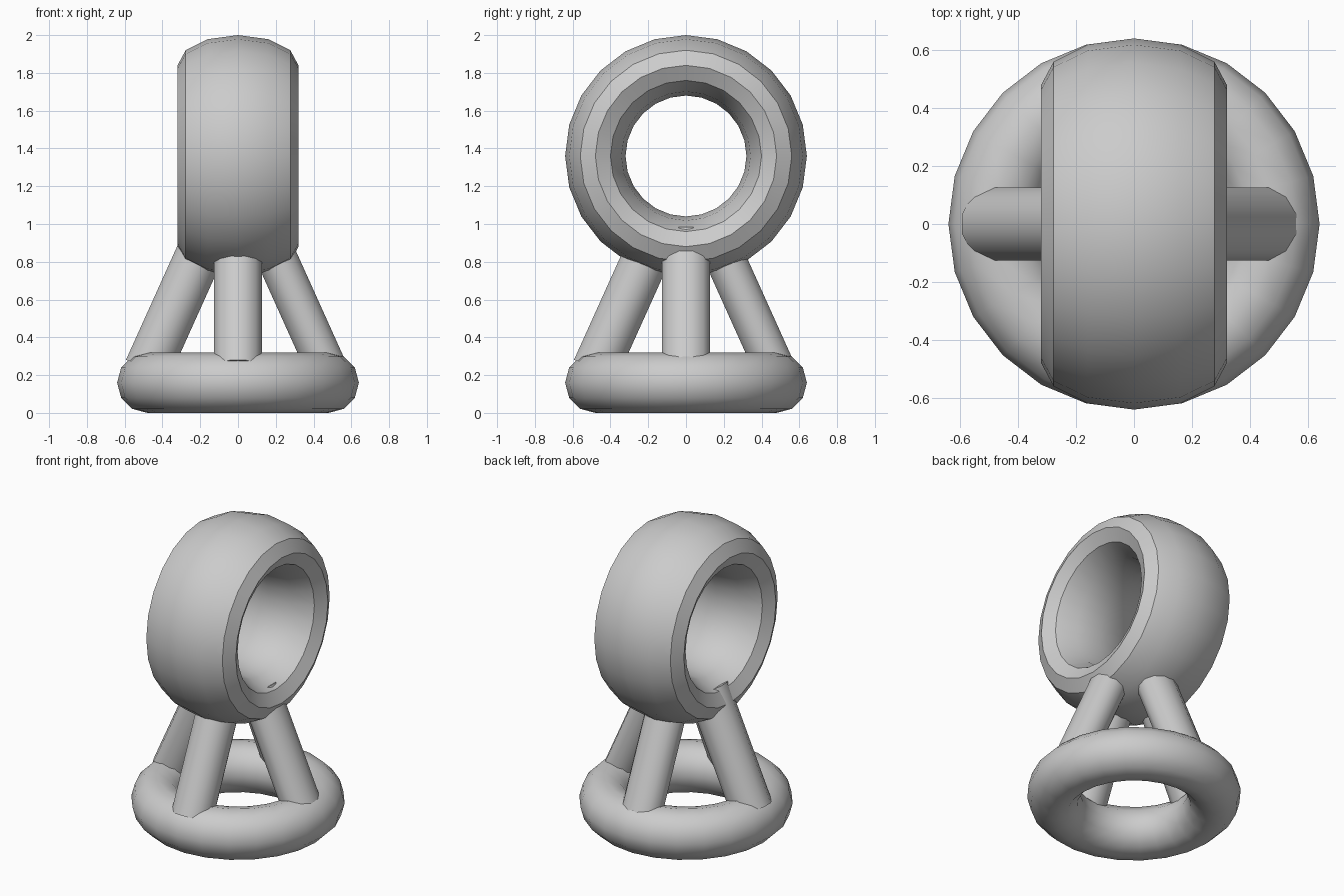
import bpy, bmesh, math
from mathutils import Matrix, Vector

cube = bpy.data.objects.get("Cube")
if cube:
    bpy.data.objects.remove(cube, do_unlink=True)

GREY = (0.6, 0.6, 0.6, 1)
grey = bpy.data.materials.new("plain grey")
grey.use_nodes = True
grey.diffuse_color = GREY
grey.node_tree.nodes["Principled BSDF"].inputs["Base Color"].default_value = GREY

MAJOR, TUBE = 0.48, 0.16


def finish(obj, name, angle):
    obj.name = name
    obj.data.materials.append(grey)
    bpy.ops.object.select_all(action="DESELECT")
    obj.select_set(True)
    bpy.context.view_layer.objects.active = obj
    bpy.ops.object.transform_apply(location=False, rotation=True, scale=True)
    bpy.ops.object.shade_smooth_by_angle(angle=math.radians(angle))


def ring(name, height, tilt, width, angle):
    bpy.ops.mesh.primitive_torus_add(
        major_radius=MAJOR, minor_radius=TUBE, major_segments=24,
        minor_segments=12, location=(0, 0, height), rotation=(0, tilt, 0))
    obj = bpy.context.object
    obj.scale.z = width
    finish(obj, name, angle)


def leg(name, turn, shift, depth):
    # Slanted twelve-sided strut, slightly flattened along its lean
    foot = Vector((0.48 - shift, 0, 0.23))
    head = Vector((0.16 - shift, 0, 0.94))
    axis = head - foot
    bpy.ops.mesh.primitive_cylinder_add(vertices=12, radius=1, depth=axis.length)
    obj = bpy.context.object
    lean = math.atan2(axis.x, axis.z)
    spin = Matrix.Rotation(math.radians(15), 4, "Z")
    size = Matrix.Diagonal((depth / math.cos(math.radians(15)), 0.131, 1, 1))
    place = (Matrix.Rotation(turn, 4, "Z") @ Matrix.Translation((foot + head) / 2)
             @ Matrix.Rotation(lean, 4, "Y"))
    obj.data.transform(place @ size @ spin)
    finish(obj, name, 45)


# Flat base ring and wide upright ring
ring("base_ring", TUBE, 0, 1, 40)
ring("upright_ring", 1.36, math.pi / 2, 2, 33)

# Four leaning legs; the front and right ones are a little thicker
for i, (name, shift, depth) in enumerate([
        ("left_leg", 0.008, 0.107), ("back_leg", 0.008, 0.107),
        ("right_leg", 0, 0.124), ("front_leg", 0, 0.124)]):
    leg(name, i * math.pi / 2, shift, depth)
